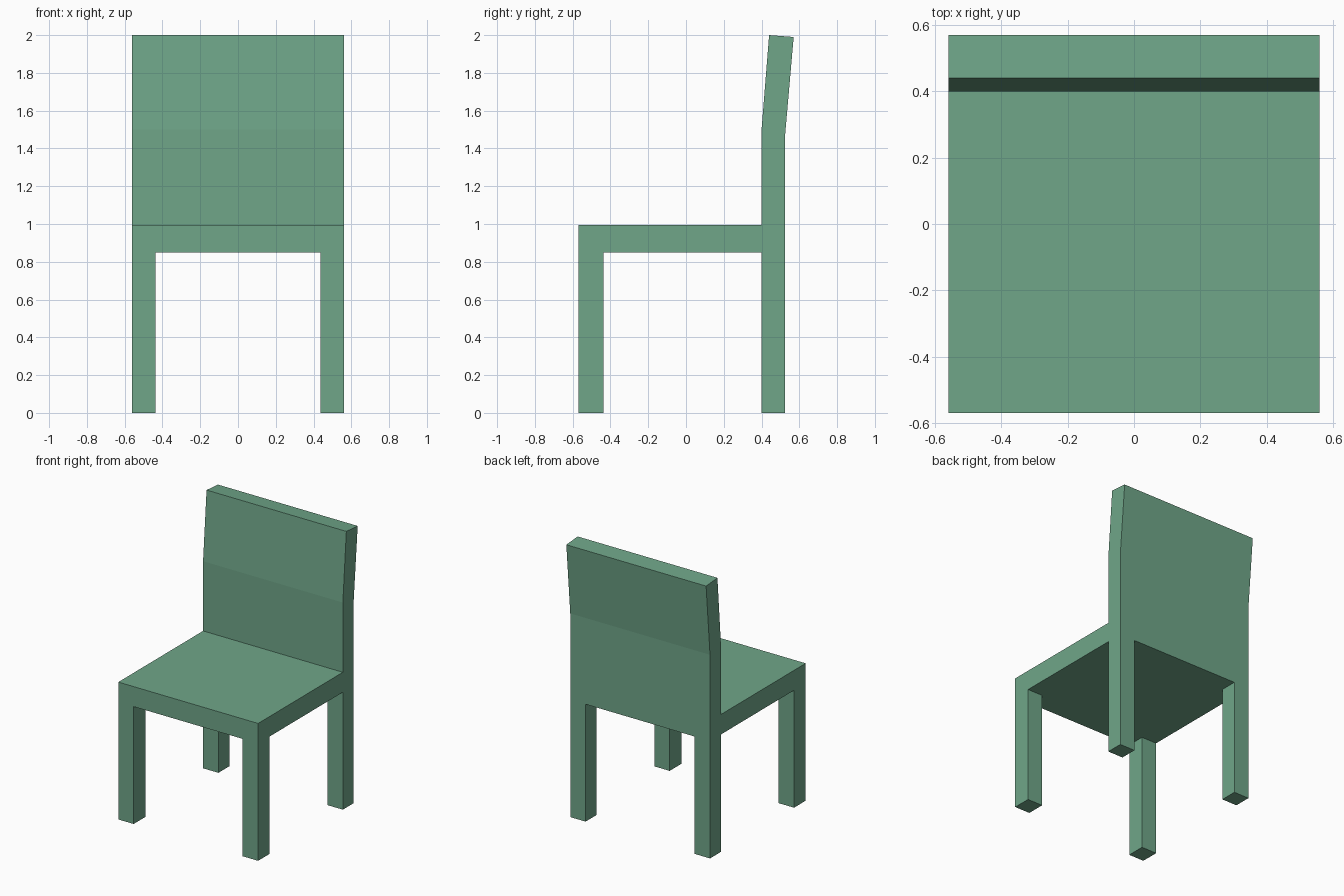
import bpy
import bmesh

if "Cube" in bpy.data.objects:
    bpy.data.objects.remove(bpy.data.objects["Cube"])

HALF_W = 0.56        # half width of the chair
LEG_W = 0.123        # leg width along x
FRONT, FRONT_IN = -0.57, -0.437
BACK_IN, BACK = 0.40, 0.525
SEAT_LOW, SEAT_TOP = 0.85, 0.995

green = bpy.data.materials.new("green_paint")
green.diffuse_color = (0.16, 0.38, 0.25, 1)
green.use_nodes = True
green.node_tree.nodes["Principled BSDF"].inputs["Base Color"].default_value = green.diffuse_color


def extrude_profile(name, profile, x0, x1):
    """Sweep a closed (y, z) side profile from x0 to x1."""
    bm = bmesh.new()
    face = bm.faces.new([bm.verts.new((x0, y, z)) for y, z in profile])
    ext = bmesh.ops.extrude_face_region(bm, geom=[face], use_keep_orig=True)
    moved = [g for g in ext["geom"] if isinstance(g, bmesh.types.BMVert)]
    bmesh.ops.translate(bm, verts=moved, vec=(x1 - x0, 0, 0))
    bmesh.ops.recalc_face_normals(bm, faces=bm.faces)
    mesh = bpy.data.meshes.new(name)
    bm.to_mesh(mesh)
    bm.free()
    mesh.materials.append(green)
    obj = bpy.data.objects.new(name, mesh)
    bpy.context.collection.objects.link(obj)
    return obj


def rect(y0, y1, z0, z1):
    return [(y0, z0), (y1, z0), (y1, z1), (y0, z1)]


# Seat slab
extrude_profile("seat", rect(FRONT, BACK_IN, SEAT_LOW, SEAT_TOP), -HALF_W, HALF_W)

# Backrest, leaning back above the bend
extrude_profile("backrest", [
    (BACK_IN, SEAT_LOW), (BACK, SEAT_LOW), (BACK, 1.475),
    (0.57, 1.99), (0.44, 2.0), (BACK_IN, 1.5),
], -HALF_W, HALF_W)

# Four legs
for side, sx in (("left", -1), ("right", 1)):
    x0, x1 = sorted((sx * HALF_W, sx * (HALF_W - LEG_W)))
    extrude_profile(f"front_leg_{side}", rect(FRONT, FRONT_IN, 0, SEAT_LOW), x0, x1)
    extrude_profile(f"back_leg_{side}", rect(BACK_IN, BACK, 0, SEAT_LOW), x0, x1)
